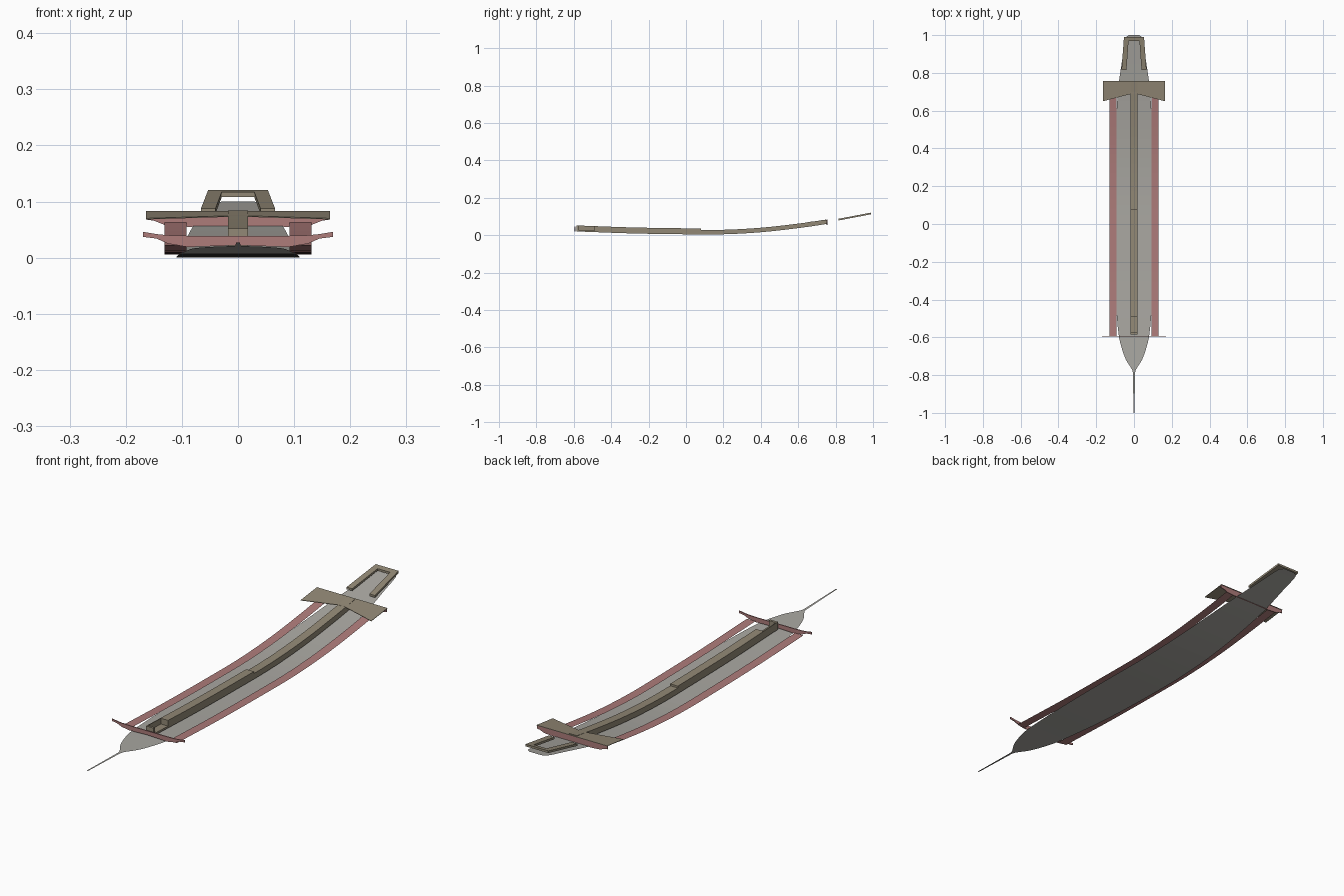
import bpy, bmesh

if "Cube" in bpy.data.objects:
    bpy.data.objects.remove(bpy.data.objects["Cube"])


def material(name, rgb):
    m = bpy.data.materials.new(name)
    m.use_nodes = True
    m.diffuse_color = (*rgb, 1)
    m.node_tree.nodes["Principled BSDF"].inputs["Base Color"].default_value = (*rgb, 1)
    return m


GREY = material("hull grey", (0.40, 0.39, 0.36))
TAN = material("timber tan", (0.29, 0.25, 0.18))
PINK = material("rail pink", (0.42, 0.20, 0.195))


def curve(points):
    """Smooth interpolation through (y, value) points."""
    def slope(i):
        a, b = points[max(i - 1, 0)], points[min(i + 1, len(points) - 1)]
        return (b[1] - a[1]) / (b[0] - a[0])

    def value(y):
        i = 0
        while i < len(points) - 2 and y > points[i + 1][0]:
            i += 1
        (y0, v0), (y1, v1) = points[i], points[i + 1]
        d = y1 - y0
        t = (y - y0) / d
        return ((1 + 2 * t) * (1 - t) ** 2 * v0 + t * (1 - t) ** 2 * d * slope(i)
                + t * t * (3 - 2 * t) * v1 + t * t * (t - 1) * d * slope(i + 1))
    return value


def steps(a, b, n):
    return [a + (b - a) * i / n for i in range(n + 1)]


def loft(name, sections, mat, closed=False):
    """Skin a list of cross-sections; closed ones become capped solids."""
    bm = bmesh.new()
    rings = [[bm.verts.new(p) for p in s] for s in sections]
    n = len(rings[0])
    for a, b in zip(rings, rings[1:]):
        for i in range(n if closed else n - 1):
            j = (i + 1) % n
            bm.faces.new((a[i], a[j], b[j], b[i]))
    if closed:
        bm.faces.new(rings[0])
        bm.faces.new(rings[-1])
        bmesh.ops.recalc_face_normals(bm, faces=bm.faces)
    else:
        for f in bm.faces:
            f.normal_update()
            if f.normal.z < 0:
                f.normal_flip()
    me = bpy.data.meshes.new(name)
    bm.to_mesh(me)
    bm.free()
    me.materials.append(mat)
    ob = bpy.data.objects.new(name, me)
    bpy.context.collection.objects.link(ob)
    return ob


keel = curve([(-1, 0.027), (-0.78, 0.021), (-0.58, 0.016), (-0.3, 0.006), (0, 0.001),
              (0.2, 0.001), (0.4, 0.012), (0.6, 0.034), (0.75, 0.056), (1, 0.1)])
half_width = curve([(-1, 0.003), (-0.79, 0.005), (-0.77, 0.011), (-0.72, 0.042),
                    (-0.66, 0.064), (-0.6, 0.079), (-0.5, 0.09), (-0.3, 0.104),
                    (0, 0.11), (0.3, 0.106), (0.5, 0.098), (0.66, 0.088),
                    (0.76, 0.079), (0.82, 0.07), (0.9, 0.058), (0.985, 0.045), (1, 0.028)])

# Curved leaf-shaped hull sheet with a needle prow
hull_ys = [-1] + steps(-0.79, -0.6, 14) + steps(-0.55, 0.95, 30) + steps(0.97, 1, 4)
loft("hull", [[(-half_width(y), y, keel(y)), (half_width(y), y, keel(y))]
              for y in hull_ys], GREY)

# Side rails
for side, s in (("left", 1), ("right", -1)):
    loft(side + "_rail", [[(s * 0.092, y, keel(y) + 0.006), (s * 0.131, y, keel(y) + 0.006)]
                          for y in steps(-0.592, 0.755, 28)], PINK)


def beam(name, x0, x1, ys, low, high, mat):
    """Solid bar that follows the hull curve."""
    loft(name, [[(x0, y, keel(y) + low), (x1, y, keel(y) + low),
                 (x1, y, keel(y) + high), (x0, y, keel(y) + high)] for y in ys], mat, True)


# Central spine, with an open socket at its front end
beam("spine_rear", -0.018, 0.018, steps(0.08, 0.75, 14), 0.004, 0.028, TAN)
beam("spine_front", -0.018, 0.018, steps(-0.49, 0.08, 12), 0.004, 0.036, TAN)
beam("socket_floor", -0.018, 0.018, [-0.58, -0.49], 0.004, 0.012, TAN)
beam("socket_wall", -0.018, -0.015, [-0.58, -0.49], 0.004, 0.036, TAN)
beam("socket_post", -0.018, 0.018, [-0.585, -0.575], 0.004, 0.036, TAN)


# Upright cross panels with swept tips
def cross_panel(name, y, profile):
    full = [(-x, a, b) for x, a, b in reversed(profile[1:])] + profile
    loft(name, [[(x, y - 0.002, a), (x, y + 0.002, a), (x, y + 0.002, b), (x, y - 0.002, b)]
                for x, a, b in full], PINK, True)


cross_panel("front_panel", -0.594, [(0, 0.022, 0.039), (0.09, 0.019, 0.039),
                                    (0.125, 0.025, 0.04), (0.145, 0.034, 0.042),
                                    (0.169, 0.037, 0.046)])
cross_panel("rear_panel", 0.754, [(0, 0.056, 0.081), (0.09, 0.055, 0.081),
                                  (0.13, 0.058, 0.081), (0.15, 0.066, 0.081),
                                  (0.164, 0.068, 0.081)])


# Winged rear deck, sloping up to the back
def deck_z(y):
    return 0.083 + (y - 0.758) * 0.12


loft("rear_deck", [[(x, y, deck_z(y) - 0.002), (x, 0.758, deck_z(0.758) - 0.002),
                    (x, 0.758, deck_z(0.758)), (x, y, deck_z(y))]
                   for x, y in ((-0.164, 0.65), (-0.018, 0.688), (0.018, 0.688),
                                (0.164, 0.65))], TAN, True)


# U-shaped frame at the stern
def frame_point(x, y, drop):
    return (x, y, 0.121 - (0.99 - y) * 0.19 - drop)


path = [(0.066, 0.04, 0.815, 0.815), (0.053, 0.029, 0.99, 0.968)]
path = path + [(-a, -b, c, d) for a, b, c, d in reversed(path)]
loft("stern_frame", [[frame_point(xo, yo, 0.009), frame_point(xi, yi, 0.009),
                      frame_point(xi, yi, 0), frame_point(xo, yo, 0)]
                     for xo, xi, yo, yi in path], TAN, True)
